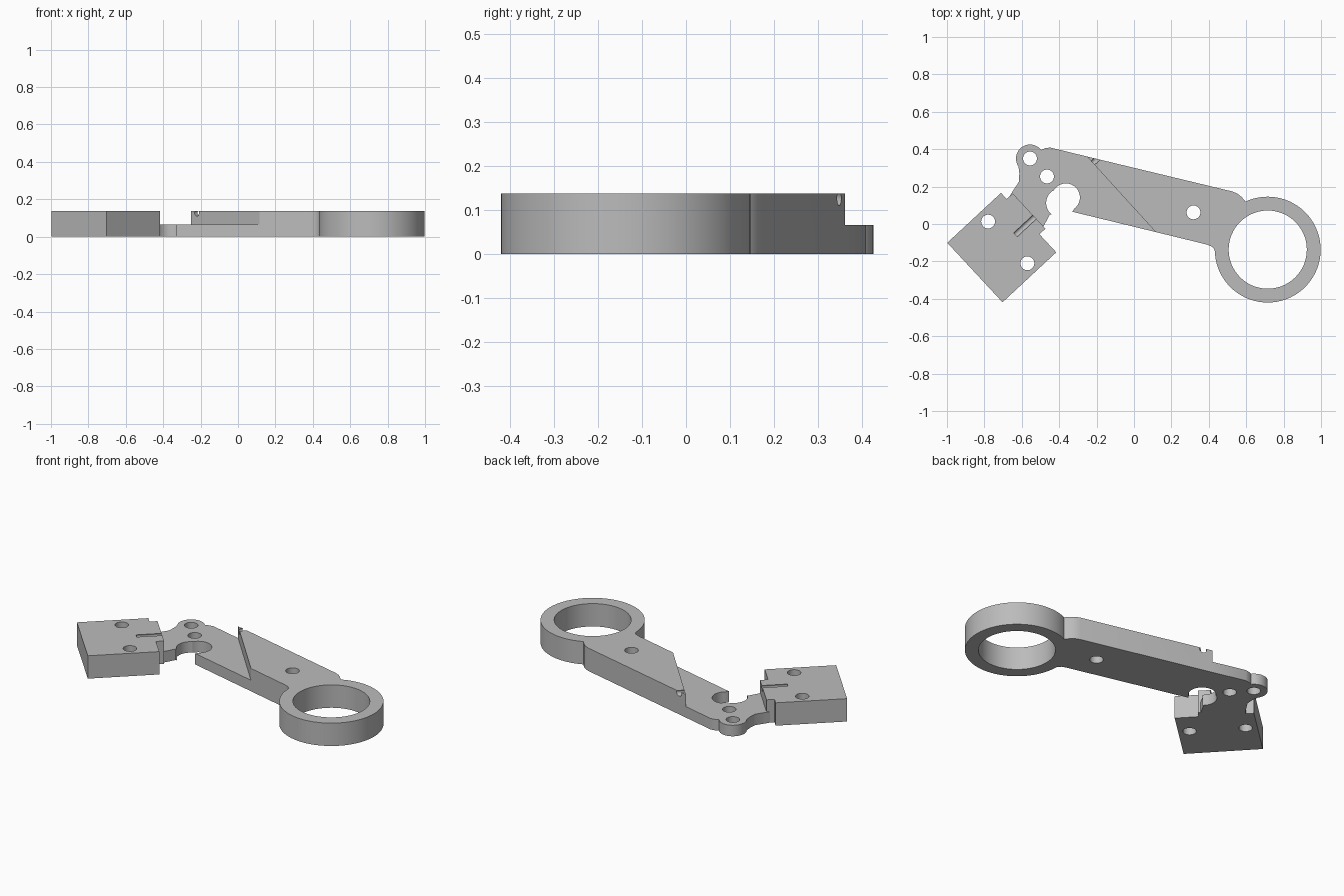
import bpy, bmesh, math
from mathutils import Vector, Matrix

if "Cube" in bpy.data.objects:
    bpy.data.objects.remove(bpy.data.objects["Cube"])

FULL, LOW = 0.137, 0.066
HOLE = 0.037

grey = bpy.data.materials.new("plain grey")
grey.use_nodes = True
grey.diffuse_color = (0.5, 0.5, 0.5, 1)
grey.node_tree.nodes["Principled BSDF"].inputs["Base Color"].default_value = (0.5, 0.5, 0.5, 1)

# Clamp frame: local x runs along the cable channel
FRAME = Matrix.Translation((-0.707, -0.126, 0)) @ Matrix.Rotation(math.radians(42.9), 4, 'Z')


def place(x, y):
    return (FRAME @ Vector((x, y, 0))).xy


def arc(cx, cy, r, start, end, n):
    angles = [math.radians(start + (end - start) * i / n) for i in range(n + 1)]
    return [(cx + r * math.cos(a), cy + r * math.sin(a)) for a in angles]


def add_object(name, bm):
    bmesh.ops.recalc_face_normals(bm, faces=bm.faces)
    mesh = bpy.data.meshes.new(name)
    bm.to_mesh(mesh)
    bm.free()
    mesh.materials.append(grey)
    obj = bpy.data.objects.new(name, mesh)
    bpy.context.collection.objects.link(obj)
    return obj


def prism(name, outline, bottom, top):
    bm = bmesh.new()
    face = bm.faces.new([bm.verts.new((x, y, bottom)) for x, y in outline])
    side = bmesh.ops.extrude_face_region(bm, geom=[face])
    verts = [v for v in side["geom"] if isinstance(v, bmesh.types.BMVert)]
    bmesh.ops.translate(bm, verts=verts, vec=(0, 0, top - bottom))
    return add_object(name, bm)


def drill(x, y, r, n=32):
    return prism("drill", arc(x, y, r, 0, 360 - 360 / n, n - 1), -0.1, 0.3)


def rod(start, end, r, z):
    # Horizontal cutter along the channel axis
    bm = bmesh.new()
    bmesh.ops.create_cone(bm, cap_ends=True, segments=48, radius1=r, radius2=r,
                          depth=end - start)
    spin = Matrix.Rotation(math.pi / 2, 4, 'Y')
    bm.transform(FRAME @ Matrix.Translation(((start + end) / 2, 0, z)) @ spin)
    return add_object("rod", bm)


def cut(obj, cutters):
    bpy.context.view_layer.objects.active = obj
    for cutter in cutters:
        cutter.hide_render = True
        mod = obj.modifiers.new("cut", 'BOOLEAN')
        mod.operation, mod.solver, mod.object = 'DIFFERENCE', 'EXACT', cutter
        bpy.ops.object.modifier_apply(modifier=mod.name)
        bpy.data.objects.remove(cutter)


# Ring
ring = prism("ring", arc(0.715, -0.137, 0.283, 0, 355, 71), 0, FULL)
cut(ring, [drill(0.715, -0.137, 0.209, 64)])

# Thick half of the arm, flared into the ring, with a cable notch
step = [(-0.252, 0.361), (0.116, -0.043)]
arm = prism("thick_arm", step + [
    (0.39, -0.11), (0.415, -0.12), (0.428, -0.132), (0.434, -0.15),
    (0.46, -0.1), (0.52, 0.03), (0.6, 0.115),
    (0.575, 0.145), (0.552, 0.163), (0.525, 0.174)], 0, FULL)
cut(arm, [drill(0.318, 0.062, HOLE), rod(0.5, 1.0, 0.017, 0.127)])

# Thin half of the arm, with the rounded lobe and the open round cutout
lobe = arc(-0.556, 0.35, 0.075, 38, 215, 20)
thin = prism("thin_arm", [step[1], (-0.348, 0.07), (-0.45, 0.05), (-0.503, -0.048),
                          place(0.22, -0.08), place(0.22, 0.172),
                          (-0.652, 0.17), (-0.616, 0.225), (-0.613, 0.27)]
             + lobe[::-1] + [(-0.475, 0.405), (-0.449, 0.409), step[0]], 0, LOW)
cut(thin, [drill(-0.556, 0.35, HOLE), drill(-0.465, 0.254, HOLE),
           drill(-0.364, 0.142, 0.075), drill(-0.392, 0.112, 0.078)])

# Clamp block with a raised neck, half-round channel and two screw holes
clamp = prism("clamp_block", [place(x, y) for x, y in [
    (-0.196, -0.217), (0.196, -0.217), (0.196, -0.085), (0.24, -0.085),
    (0.24, 0.172), (0.196, 0.172), (0.196, 0.217), (-0.196, 0.217)]], 0, FULL)
cut(clamp, [rod(-0.3, 0.212, 0.073, FULL), rod(0.1, 0.4, 0.017, 0.127),
            drill(-0.78, 0.013, HOLE), drill(-0.57, -0.21, HOLE)])

# Smooth the round walls, keep the corners sharp
bpy.ops.object.select_all(action='DESELECT')
for part in (ring, arm, thin, clamp):
    part.select_set(True)
bpy.context.view_layer.objects.active = ring
bpy.ops.object.shade_smooth_by_angle(angle=math.radians(30))
